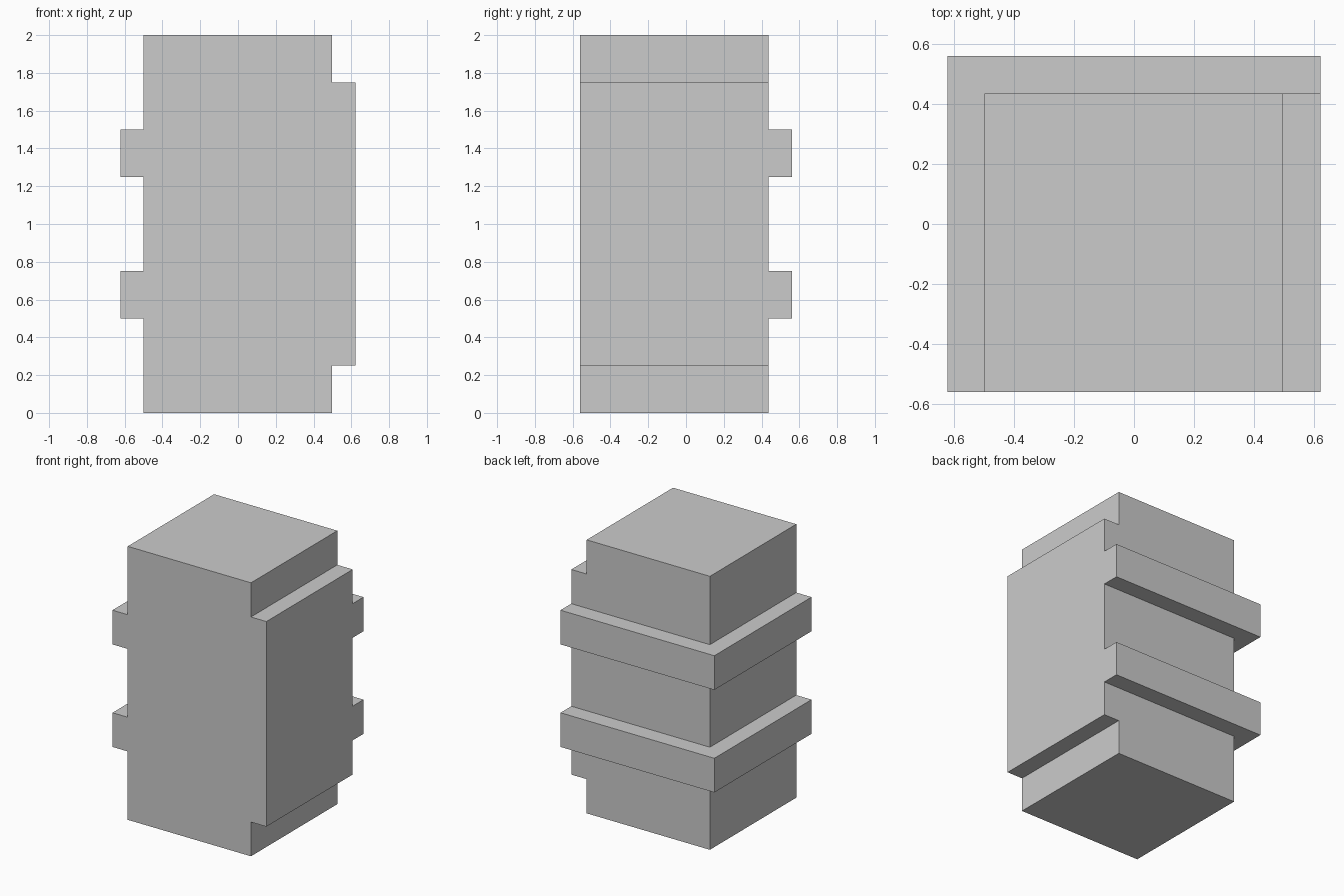
import bpy, bmesh

if "Cube" in bpy.data.objects:
    bpy.data.objects.remove(bpy.data.objects["Cube"])

X0, X1 = -0.6225, 0.6225      # outer width
Y0, Y1 = -0.5615, 0.5615      # outer depth
BX0, BX1, BY1 = -0.499, 0.498, 0.4365   # main block sides and back


def prism(name, outline, z0, z1):
    """Extrude a counter-clockwise floor outline from z0 to z1."""
    bm = bmesh.new()
    face = bm.faces.new([bm.verts.new((x, y, z0)) for x, y in outline])
    top = bmesh.ops.extrude_face_region(bm, geom=[face])["geom"]
    verts = [v for v in top if isinstance(v, bmesh.types.BMVert)]
    bmesh.ops.translate(bm, verts=verts, vec=(0, 0, z1 - z0))
    bmesh.ops.recalc_face_normals(bm, faces=bm.faces)
    mesh = bpy.data.meshes.new(name)
    bm.to_mesh(mesh)
    bm.free()
    obj = bpy.data.objects.new(name, mesh)
    bpy.context.collection.objects.link(obj)
    return obj


def rect(x0, x1, y0, y1):
    return [(x0, y0), (x1, y0), (x1, y1), (x0, y1)]


# Main block
prism("main_block", rect(BX0, BX1, Y0, BY1), 0, 2)

# Raised panel on the right side
prism("side_panel", rect(BX1, X1, Y0, BY1), 0.25, 1.75)

# L-shaped bands wrapping the left side and the back
band = [(X0, Y0), (BX0, Y0), (BX0, BY1), (X1, BY1), (X1, Y1), (X0, Y1)]
for label, z in (("lower", 0.5), ("upper", 1.25)):
    prism(label + "_band", band, z, z + 0.25)
